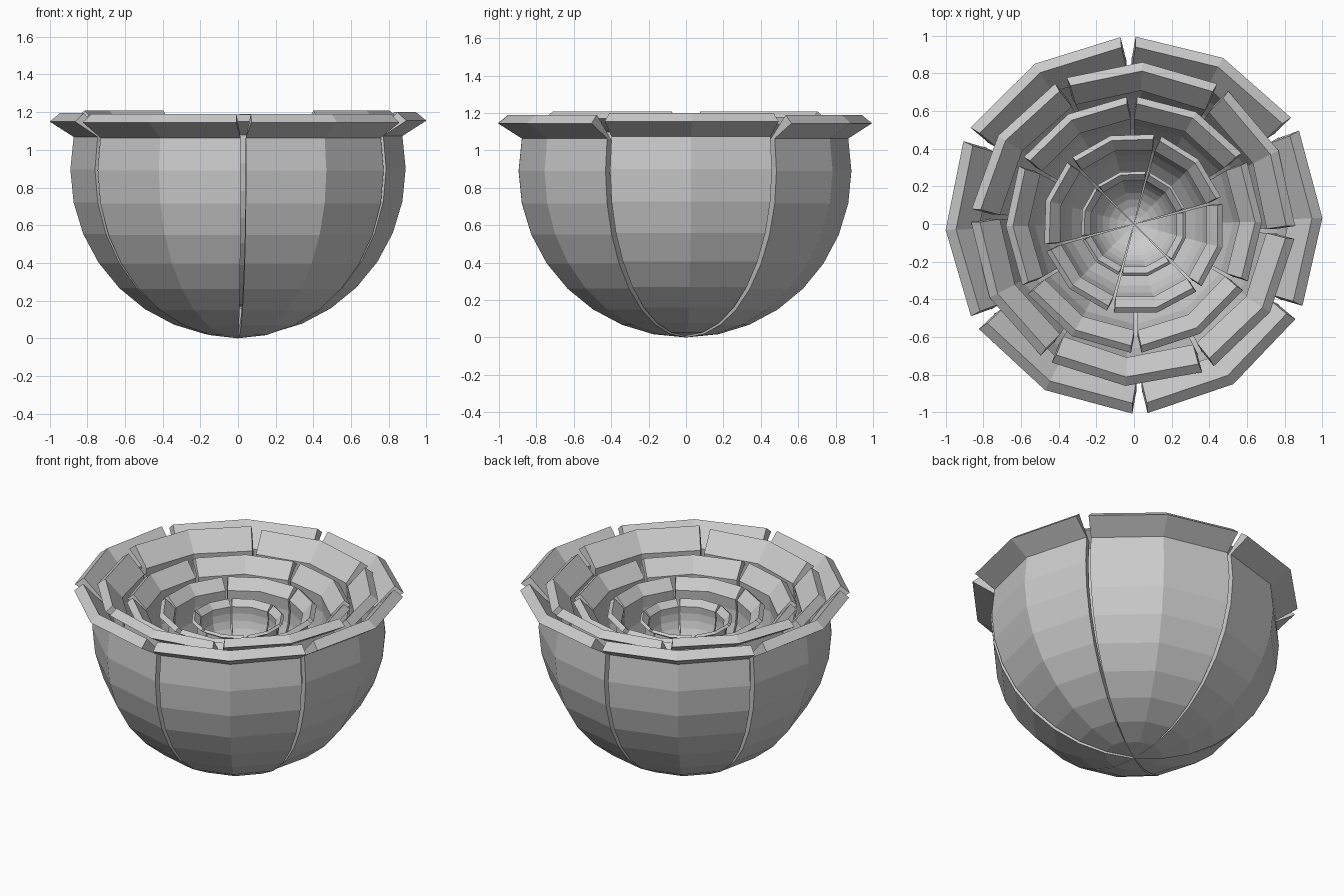
import bpy, bmesh, math

if "Cube" in bpy.data.objects:
    bpy.data.objects.remove(bpy.data.objects["Cube"])

ZC = 0.89      # common centre height of the nested bowls
R_OUT, R_IN = 0.89, 0.84

mat = bpy.data.materials.new("plain grey")
mat.diffuse_color = (0.6, 0.6, 0.6, 1)
mat.use_nodes = True
mat.node_tree.nodes["Principled BSDF"].inputs["Base Color"].default_value = mat.diffuse_color

# Closed petal cross-section (radius, height from centre, is_lip)
step = math.radians(11.25)
arc = lambda R, k: (R * math.sin(k * step), -R * math.cos(k * step), False)
PROFILE = [arc(R_OUT, k) for k in range(10)]
PROFILE += [(1.0, 0.255, True), (0.945, 0.30, True)]
PROFILE += [arc(R_IN, k) for k in range(9, -1, -1)]


def petal(name, centre_deg, scale, lift=0.0, skew=0.0):
    """One solid petal: profile swept over two flat 30 degree steps."""
    bm = bmesh.new()
    cols = []
    for side in (-1, 0, 1):
        col = []
        for r, z, lip in PROFILE:
            half = 27.7 if lip else 29.1
            a = math.radians(centre_deg + side * half)
            rr = r * scale * (1 + skew * side)
            col.append(bm.verts.new((rr * math.cos(a), rr * math.sin(a),
                                     ZC + z * scale + lift)))
        cols.append(col)
    n = len(PROFILE)
    for a, b in zip(cols, cols[1:]):
        for i in range(n):
            j = (i + 1) % n
            bm.faces.new((a[i], b[i], b[j], a[j]))
    # end walls as strips between the outer and inner curve
    h = n // 2
    for col in (cols[0], cols[-1]):
        for i in range(h - 1):
            bm.faces.new((col[i], col[i + 1], col[n - 2 - i], col[n - 1 - i]))
    bmesh.ops.remove_doubles(bm, verts=bm.verts, dist=0.0005)
    bmesh.ops.recalc_face_normals(bm, faces=bm.faces)
    me = bpy.data.meshes.new(name)
    bm.to_mesh(me)
    bm.free()
    me.materials.append(mat)
    ob = bpy.data.objects.new(name, me)
    bpy.context.collection.objects.link(ob)


# Rings of six petals: name, rim radius, first petal direction, lift per petal
RINGS = [
    ("outer_petal", 1.0, 1.8, [0.01, 0, 0, 0.005, 0, 0]),
    ("second_petal", 0.86, 27, [0.03, 0.04, 0.06, 0.03, 0.04, 0.06]),
    ("third_petal", 0.68, 1, [0.0] * 6),
    ("fourth_petal", 0.485, 45, [0.0] * 6),
    ("inner_petal", 0.285, 45, [0.0] * 6),
]
for name, scale, start, lifts in RINGS:
    for k in range(6):
        petal(f"{name}_{k + 1}", start + 60 * k, scale, lifts[k],
              0.006 if k % 2 == 0 else -0.006)
